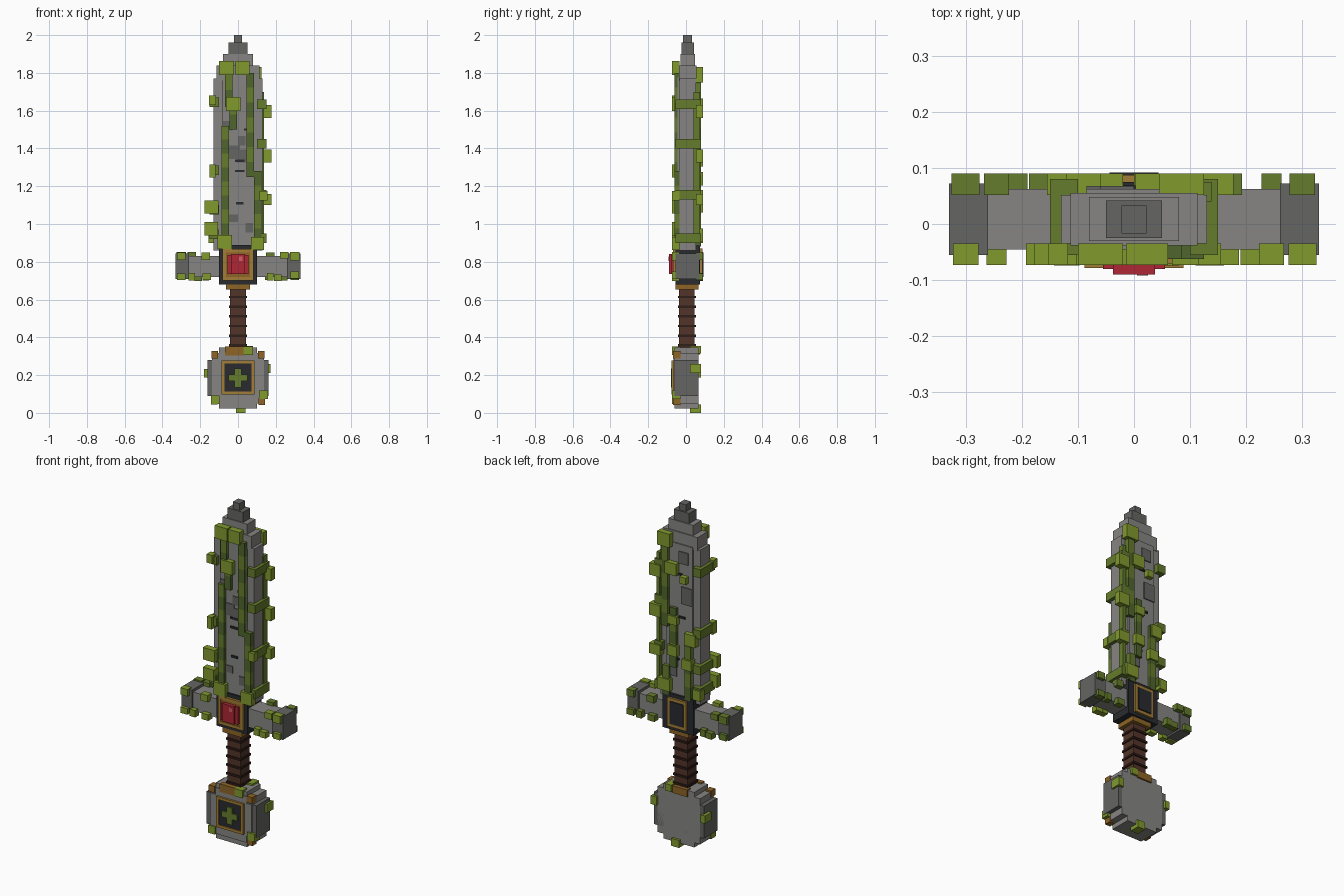
import bpy, bmesh

MATS = {}
COLORS = {
    "stone": (0.24, 0.235, 0.225), "dark_stone": (0.13, 0.13, 0.125), "black": (0.022, 0.024, 0.028),
    "gold": (0.36, 0.20, 0.035), "bronze": (0.27, 0.13, 0.02), "red": (0.42, 0.02, 0.035),
    "pink": (0.65, 0.12, 0.13), "leather": (0.085, 0.035, 0.022), "wrap": (0.03, 0.013, 0.009),
    "leaf": (0.22, 0.32, 0.027), "vine": (0.13, 0.20, 0.025), "deep_vine": (0.08, 0.13, 0.025),
}


def mat(key):
    if key not in MATS:
        MATS[key] = bpy.data.materials.new(key)
        MATS[key].diffuse_color = (*COLORS[key], 1)
    return MATS[key]


def part(name, color, boxes):
    """One object from boxes given as (x0, x1, y0, y1, z0, z1)."""
    bm = bmesh.new()
    for x0, x1, y0, y1, z0, z1 in boxes:
        vs = bmesh.ops.create_cube(bm, size=1)["verts"]
        bmesh.ops.scale(bm, verts=vs, vec=(x1 - x0, y1 - y0, z1 - z0))
        bmesh.ops.translate(bm, verts=vs, vec=((x0 + x1) / 2, (y0 + y1) / 2, (z0 + z1) / 2))
    me = bpy.data.meshes.new(name)
    bm.to_mesh(me)
    bm.free()
    me.materials.append(mat(color))
    ob = bpy.data.objects.new(name, me)
    bpy.context.collection.objects.link(ob)
    return ob


def sym(w, y0, y1, z0, z1):
    return (-w, w, y0, y1, z0, z1)


def leaves(y0, y1, spots):
    """Square leaves: (x, z, width, height)."""
    return [(x - w / 2, x + w / 2, y0, y1, z - h / 2, z + h / 2) for x, z, w, h in spots]


def frame(w, h, t, y0, y1, zc):
    """Rectangular picture frame around (0, zc)."""
    return [(-w, -w + t, y0, y1, zc - h, zc + h), (w - t, w, y0, y1, zc - h, zc + h),
            (-w + t, w - t, y0, y1, zc + h - t, zc + h), (-w + t, w - t, y0, y1, zc - h, zc - h + t)]


# Blade: flat edge slab, thicker core, stepped point
part("blade", "stone", [
    sym(0.13, -0.035, 0.052, 0.86, 1.77), sym(0.085, -0.045, 0.062, 0.86, 1.775),
    sym(0.113, -0.038, 0.055, 1.76, 1.84), sym(0.08, -0.03, 0.048, 1.83, 1.90)])
part("blade_point", "dark_stone", [sym(0.05, -0.025, 0.042, 1.89, 1.96), sym(0.022, -0.017, 0.033, 1.95, 2.0)])

# Weathered patches and cracks on both faces
part("worn_patches", "dark_stone",
     leaves(-0.05, -0.04, [(-0.02, 1.38, 0.06, 0.07), (0.02, 1.36, 0.05, 0.07), (0.02, 1.44, 0.04, 0.05),
                           (-0.03, 1.03, 0.06, 0.04), (-0.055, 1.52, 0.05, 0.05), (0.06, 0.98, 0.04, 0.05)])
     + leaves(0.057, 0.068, [(-0.03, 1.70, 0.06, 0.07), (-0.05, 1.48, 0.07, 0.1), (0.04, 1.02, 0.05, 0.05)]))
part("cracks", "black",
     leaves(-0.052, -0.042, [(0.055, 1.5, 0.045, 0.012), (0.01, 1.335, 0.05, 0.012), (0.01, 1.28, 0.05, 0.012),
                             (0.01, 1.11, 0.04, 0.012)])
     + leaves(0.058, 0.069, [(-0.02, 1.35, 0.04, 0.012), (0.0, 1.6, 0.04, 0.012), (0.02, 1.1, 0.04, 0.012)]))

# Vine strands: stacked segments alternating between two greens
STRANDS = [  # x, z0, z1, y0, y1
    (-0.067, 0.93, 1.52, -0.062, -0.03), (-0.025, 1.50, 1.66, -0.062, -0.03), (-0.05, 1.62, 1.80, -0.062, -0.03),
    (0.065, 1.25, 1.80, -0.062, -0.03), (0.105, 0.90, 1.28, -0.062, -0.03),
    (0.085, 1.28, 1.82, 0.05, 0.08), (0.03, 1.05, 1.40, 0.05, 0.08), (-0.065, 0.88, 1.27, 0.05, 0.08),
    (0.075, 0.88, 1.05, 0.05, 0.08)]
light, deep = [], []
for x, z0, z1, y0, y1 in STRANDS:
    n = max(2, round((z1 - z0) / 0.075))
    h = (z1 - z0) / n
    for i in range(n):
        (light if i % 2 else deep).append((x - 0.02, x + 0.02, y0, y1, z0 + i * h, z0 + (i + 1) * h))
part("vine_segments", "vine", light)
part("vine_deep_segments", "deep_vine", deep)

# Vine bands wrapping around the blade edges
part("vine_wraps", "vine",
     [(0.10, 0.15, -0.055, 0.08, z, z + 0.05) for z in (0.90, 1.13, 1.40, 1.61)]
     + [(-0.15, -0.10, -0.055, 0.08, z, z + 0.05) for z in (0.92, 1.05, 1.26, 1.62)]
     + [(0.118, 0.138, 0.04, 0.075, 0.92, 1.7)])

# Leaves on the blade, front then back
part("front_leaves", "leaf", leaves(-0.073, -0.035, [
    (-0.06, 1.825, 0.08, 0.075), (0.023, 1.825, 0.075, 0.075), (-0.025, 1.635, 0.075, 0.075),
    (-0.135, 1.655, 0.035, 0.05), (-0.135, 1.28, 0.03, 0.07), (-0.14, 1.09, 0.075, 0.07),
    (-0.142, 0.975, 0.07, 0.07), (-0.07, 0.905, 0.075, 0.075), (0.103, 0.897, 0.07, 0.07),
    (0.135, 1.15, 0.04, 0.05)]))
part("back_leaves", "leaf", leaves(0.052, 0.09, [
    (0.085, 1.79, 0.08, 0.08), (0.04, 1.63, 0.075, 0.07), (-0.04, 1.58, 0.04, 0.04),
    (0.142, 1.595, 0.07, 0.07), (0.142, 1.36, 0.07, 0.07), (0.142, 1.13, 0.07, 0.06),
    (0.03, 1.33, 0.06, 0.05), (-0.085, 1.24, 0.07, 0.07), (0.03, 1.15, 0.06, 0.06),
    (-0.065, 1.09, 0.06, 0.06), (0.085, 0.94, 0.08, 0.07), (-0.13, 0.93, 0.05, 0.06)]))

# Cross guard: arms, heavy ends and centre block
part("guard_arms", "stone", [sym(0.27, -0.045, 0.062, 0.72, 0.83)])
part("guard_ends", "dark_stone", [(s * 0.295 - 0.035, s * 0.295 + 0.035, -0.055, 0.072, 0.71, 0.845) for s in (-1, 1)])
part("guard_block", "black", [sym(0.1, -0.055, 0.075, 0.68, 0.89), sym(0.044, 0.07, 0.092, 0.72, 0.85)])
part("guard_frames", "gold", frame(0.082, 0.083, 0.018, -0.07, -0.05, 0.785)
     + frame(0.062, 0.085, 0.018, 0.07, 0.087, 0.785))
part("gem_setting", "bronze", [sym(0.065, -0.066, -0.05, 0.718, 0.852)])
part("gem", "red", [sym(0.055, -0.08, -0.06, 0.735, 0.835), sym(0.037, -0.09, -0.07, 0.735, 0.84)])
part("gem_glint", "pink", [(0.005, 0.025, -0.0915, -0.085, 0.805, 0.828)])

# Moss tufts on the guard
GUARD = [(-0.3, 0.83, 0.045, 0.04), (-0.3, 0.72, 0.045, 0.035), (-0.245, 0.72, 0.035, 0.04),
         (-0.17, 0.83, 0.045, 0.04), (-0.165, 0.72, 0.045, 0.035), (0.17, 0.72, 0.035, 0.04),
         (0.21, 0.715, 0.04, 0.035), (0.245, 0.835, 0.045, 0.035), (0.3, 0.83, 0.05, 0.045), (0.3, 0.73, 0.045, 0.035)]
part("guard_moss_front", "leaf", leaves(-0.073, -0.035, GUARD))
part("guard_moss_back", "vine", leaves(0.052, 0.09, [(-x, z, w, h) for x, z, w, h in GUARD]))

# Grip with dark cord rings and collars
part("grip", "leather", [sym(0.042, -0.036, 0.046, 0.33, 0.66)])
part("grip_rings", "wrap", [sym(0.048, -0.043, 0.053, z, z + 0.012)
                            for z in [0.352 + 0.051 * i for i in range(6)]])
part("grip_collar", "bronze", [sym(0.063, -0.055, 0.065, 0.652, 0.685)])

# Pommel: stepped stone octagon
part("pommel", "stone", [sym(0.1, -0.06, 0.066, 0.022, 0.345), sym(0.138, -0.06, 0.066, 0.05, 0.318)])
part("pommel_sides", "dark_stone", [sym(0.162, -0.06, 0.066, 0.09, 0.28)])
part("pommel_front_plate", "stone", [sym(0.135, -0.066, -0.05, 0.09, 0.28), sym(0.1, -0.066, -0.05, 0.05, 0.32)])
part("pommel_frame", "gold", frame(0.088, 0.09, 0.016, -0.078, -0.06, 0.187))
part("pommel_panel", "black", [sym(0.073, -0.072, -0.06, 0.113, 0.261)])
part("pommel_cross", "vine", [sym(0.05, -0.08, -0.065, 0.168, 0.202), sym(0.018, -0.08, -0.065, 0.135, 0.235)])
part("pommel_studs", "bronze",
     leaves(-0.07, -0.03, [(-0.123, 0.308, 0.036, 0.038), (0.123, 0.308, 0.036, 0.038),
                           (-0.125, 0.06, 0.034, 0.03), (0.125, 0.06, 0.034, 0.036)])
     + [(-0.07, 0.03, -0.07, -0.04, 0.305, 0.352), (-0.06, 0.035, 0.045, 0.075, 0.31, 0.352)])
part("pommel_moss", "leaf",
     leaves(-0.074, -0.03, [(0.055, 0.33, 0.05, 0.045), (-0.12, 0.07, 0.045, 0.045), (0.135, 0.095, 0.05, 0.045)])
     + leaves(0.02, 0.08, [(0.015, 0.022, 0.05, 0.044), (0.155, 0.235, 0.036, 0.05), (-0.165, 0.21, 0.03, 0.045),
                           (0.06, 0.335, 0.04, 0.04)]))
